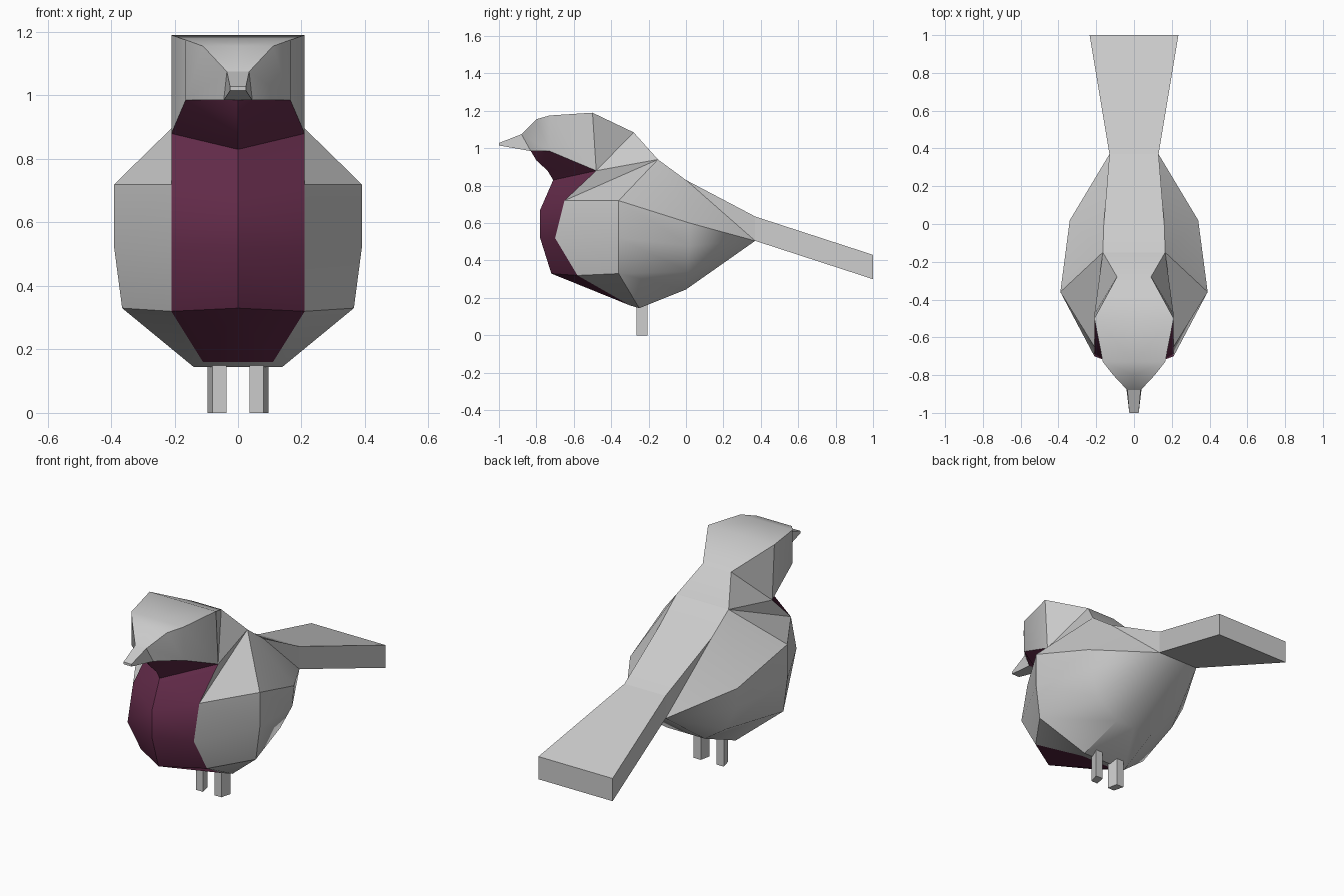
import bpy, bmesh, math
from mathutils import Vector

if "Cube" in bpy.data.objects:
    bpy.data.objects.remove(bpy.data.objects["Cube"])

CORE = Vector((0, -0.2, 0.6))


def finish(bm, name, mat=None):
    """Turn a right-hand half into a mirrored, angle-smoothed object."""
    bmesh.ops.recalc_face_normals(bm, faces=bm.faces)
    facing = sum(f.normal.dot(f.calc_center_median() - CORE) * f.calc_area() for f in bm.faces)
    if facing < 0:
        bmesh.ops.reverse_faces(bm, faces=bm.faces)
    me = bpy.data.meshes.new(name)
    bm.to_mesh(me)
    bm.free()
    ob = bpy.data.objects.new(name, me)
    bpy.context.collection.objects.link(ob)
    if mat:
        me.materials.append(mat)
    bpy.ops.object.select_all(action='DESELECT')
    ob.select_set(True)
    bpy.context.view_layer.objects.active = ob
    ob.modifiers.new("mirror", 'MIRROR')
    bpy.ops.object.modifier_apply(modifier="mirror")
    bpy.ops.object.shade_smooth_by_angle(angle=math.radians(35))
    return ob


def loft(name, rows, mat=None):
    """Bridge successive rows; repeated points collapse quads to triangles."""
    bm = bmesh.new()
    verts = {}

    def vert(p):
        if p not in verts:
            verts[p] = bm.verts.new(p)
        return verts[p]

    for a, b in zip(rows, rows[1:]):
        for i in range(len(a) - 1):
            face = list(dict.fromkeys((a[i], a[i + 1], b[i + 1], b[i])))
            if len(face) > 2:
                bm.faces.new([vert(p) for p in face])
    return finish(bm, name, mat)


def top(x, y, z, *rest):
    """Section with a flat top of half-width x."""
    return [(0, y, z), (x, y, z), *rest]


# Shared points where parts meet
jaw, cheek = (.165, -.73, .985), (.21, -.48, .88)
throat, chin = (.045, -.83, .985), (0, -.83, .985)
shoulder, back = (.165, -.15, .94), (.16, 0, .83)
rump = (.13, .37, .505)
chest = [(.21, -.65, .72), (.21, -.70, .52), (.21, -.58, .32), (.11, -.30, .16)]
belly = (0, -.30, .16)

# Beak
tip_top, tip_low = (0, -1, 1.028), (0, -1, 1.015)
loft("beak", [
    [tip_top, tip_top, tip_low, tip_low],
    [tip_top, (.025, -1, 1.028), (.025, -1, 1.015), tip_low],
    top(.035, -.88, 1.075, throat, chin),
])

# Head and nape
loft("head", [
    top(.035, -.88, 1.075, throat),
    top(.11, -.80, 1.155, jaw),
    top(.165, -.73, 1.175, jaw),
    top(.21, -.50, 1.19, cheek),
    top(.09, -.28, 1.085, cheek),
    top(*shoulder, cheek),
])

# Coloured breast: centre line against its side edge
plum = bpy.data.materials.new("plum")
plum.diffuse_color = (.13, .025, .07, 1)
plum.use_nodes = True
plum.node_tree.nodes["Principled BSDF"].inputs["Base Color"].default_value = plum.diffuse_color
loft("breast", [
    [throat, chin, (0, -.80, .935), (0, -.74, .88), (0, -.71, .83), (0, -.78, .67),
     (0, -.78, .52), (0, -.72, .33), belly],
    [jaw, jaw, jaw, jaw, cheek, *chest],
], plum)

# Round body flanks and underside
loft("body", [
    [cheek, chest[0], *chest, belly],
    [shoulder, shoulder, (.39, -.36, .72), (.39, -.36, .52), (.365, -.36, .33),
     (.14, -.25, .145), (0, -.25, .145)],
    [back, back, (.34, .02, .60), (.33, .02, .48), (.26, .01, .34),
     (.12, 0, .245), (0, 0, .245)],
    [rump] * 6 + [(0, .37, .505)],
])

# Back strip running into the tail
loft("back", [
    top(*shoulder, shoulder),
    top(*back, back),
    top(.13, .37, .635, rump),
])

# Flared tail with closed end
loft("tail", [
    top(.13, .37, .635, rump, (0, .37, .505)),
    top(.235, 1, .43, (.235, 1, .30), (0, 1, .30)),
    [(0, 1, .43), (0, 1, .43), (0, 1, .30), (0, 1, .30)],
])

# Legs
bm = bmesh.new()
sole = bm.faces.new([bm.verts.new((x, y, 0)) for x, y in
                     ((.037, -.265), (.08, -.265), (.096, -.205), (.05, -.205))])
new = bmesh.ops.extrude_face_region(bm, geom=[sole], use_keep_orig=True)["geom"]
bmesh.ops.translate(bm, vec=(0, 0, .17), verts=[v for v in new if isinstance(v, bmesh.types.BMVert)])
CORE = Vector((.066, -.235, .08))
finish(bm, "legs")
